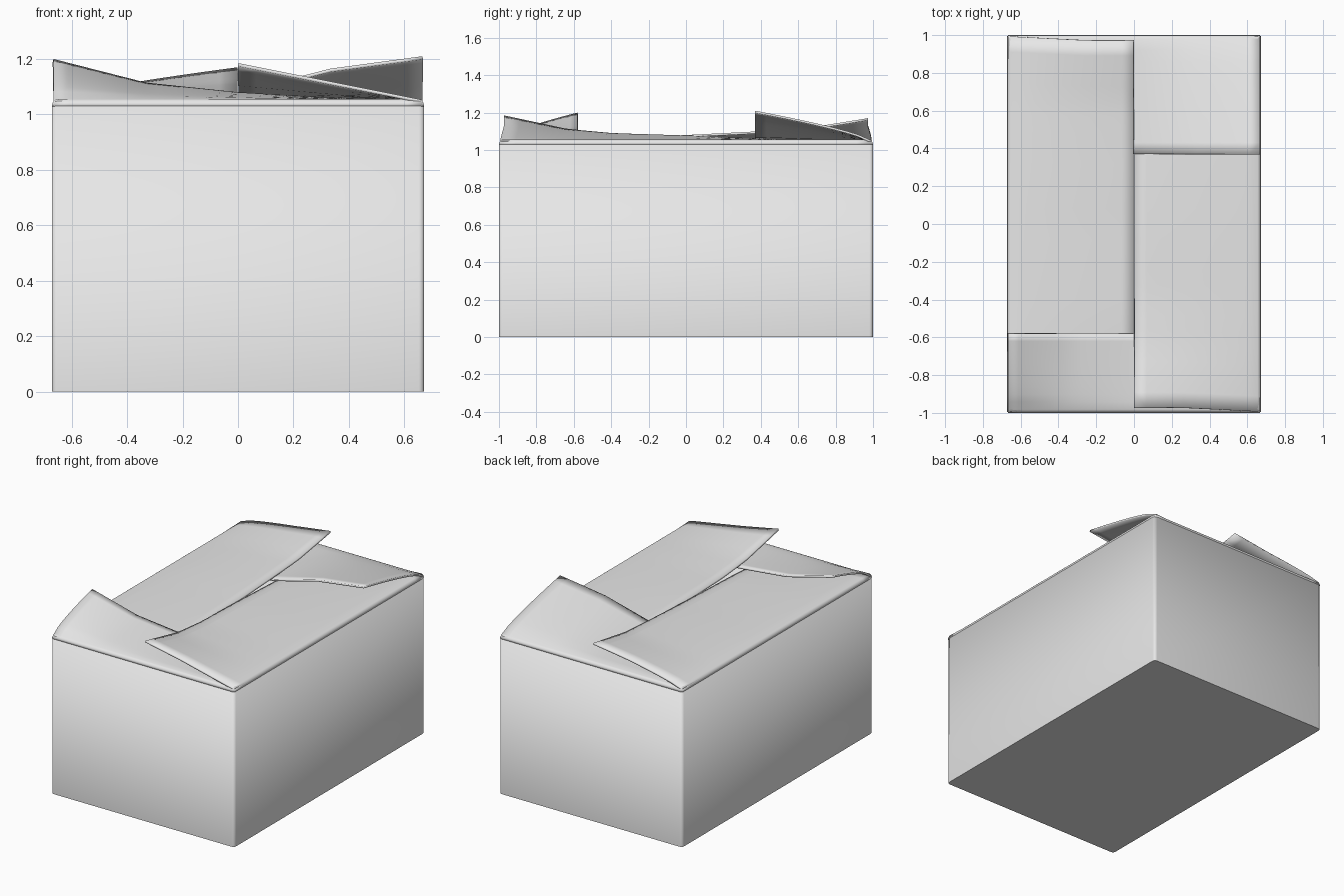
import bpy, bmesh, math
from mathutils import Matrix, Vector

old = bpy.data.objects.get("Cube")
if old:
    bpy.data.objects.remove(old)

HALF_X, HALF_Y, RIM, TOP = 0.672, 1.0, 1.03, 1.055
THICK = 0.014

card = bpy.data.materials.new("light grey card")
card.use_nodes = True
GREY = (0.8, 0.8, 0.8, 1)
card.diffuse_color = GREY
card.node_tree.nodes["Principled BSDF"].inputs["Base Color"].default_value = GREY


def make_object(name, bm, thickness):
    """Turn a sheet of faces into a solid, smooth-shaded card part."""
    mesh = bpy.data.meshes.new(name)
    bm.to_mesh(mesh)
    bm.free()
    obj = bpy.data.objects.new(name, mesh)
    bpy.context.collection.objects.link(obj)
    mesh.materials.append(card)
    solid = obj.modifiers.new("card thickness", 'SOLIDIFY')
    solid.thickness = thickness
    solid.offset = -1
    bpy.ops.object.select_all(action='DESELECT')
    obj.select_set(True)
    bpy.context.view_layer.objects.active = obj
    bpy.ops.object.shade_smooth_by_angle(angle=math.radians(40))
    return obj


def lerp_profile(points, u):
    """Straight-line interpolation through (position, height) points."""
    for (a, za), (b, zb) in zip(points, points[1:]):
        if u <= b:
            return za + (zb - za) * (u - a) / (b - a)
    return points[-1][1]


# Open box body with rounded upright edges
def build_body(radius=0.02, steps=5):
    bm = bmesh.new()
    ring = []
    for k, (sx, sy) in enumerate([(1, 1), (-1, 1), (-1, -1), (1, -1)]):
        for i in range(steps):
            a = math.pi / 2 * (k + i / (steps - 1))
            ring.append((sx * (HALF_X - radius) + radius * math.cos(a),
                         sy * (HALF_Y - radius) + radius * math.sin(a)))
    low = [bm.verts.new((x, y, 0)) for x, y in ring]
    high = [bm.verts.new((x, y, RIM)) for x, y in ring]
    n = len(ring)
    for i in range(n):
        j = (i + 1) % n
        bm.faces.new((low[i], low[j], high[j], high[i]))
    bm.faces.new(low[::-1])
    return make_object("box_body", bm, THICK)


# A flap hinged on one rim, lifted at its first end and tucked under at the other
def build_flap(name, turn, half, dist, depth, heights, bulge, inset, cols=24, rows=10):
    bm = bmesh.new()
    spin = Matrix.Rotation(turn * math.pi / 2, 3, 'Z')
    fold = [(0, RIM), (0.003, 1.042), (0.009, 1.051), (0.018, TOP)]
    grid = []
    for c in range(cols + 1):
        u = -1 + 2 * c / cols
        tip = lerp_profile(heights, u)
        line = list(fold)
        for r in range(1, rows + 1):
            t = r / rows
            line.append((0.018 + (depth - 0.018) * t, TOP + (tip - TOP) * t ** bulge))
        column = []
        for d, z in line:
            w = half - 0.006 - inset * min(1, 1.6 * d / depth)
            column.append(bm.verts.new(spin @ Vector((u * w, d - dist, z))))
        grid.append(column)
    for a, b in zip(grid, grid[1:]):
        for r in range(len(a) - 1):
            bm.faces.new((a[r], b[r], b[r + 1], a[r + 1]))
    return make_object(name, bm, THICK - 0.002)


build_body()

# Pinwheel of four interlocked flaps
build_flap("front_flap", 0, HALF_X, HALF_Y, 0.42,
           [(-1, 1.2), (-0.5, 1.115), (0, 1.08), (0.5, 1.06), (1, 1.04)], 0.7, 0)
build_flap("right_side_flap", 1, HALF_Y, HALF_X, HALF_X - 0.002,
           [(-1, 1.185), (-0.65, 1.112), (-0.4, 1.09), (0, 1.078), (0.4, 1.062), (1, 1.035)],
           1.0, 0.022)
build_flap("back_flap", 2, HALF_X, HALF_Y, 0.63,
           [(-1, 1.21), (-0.5, 1.165), (0, 1.08), (0.5, 1.06), (1, 1.04)], 0.75, 0)
build_flap("left_side_flap", 3, HALF_Y, HALF_X, HALF_X - 0.002,
           [(-1, 1.17), (-0.65, 1.115), (-0.4, 1.1), (0, 1.08), (0.5, 1.062), (1, 1.035)],
           0.75, 0.022)
